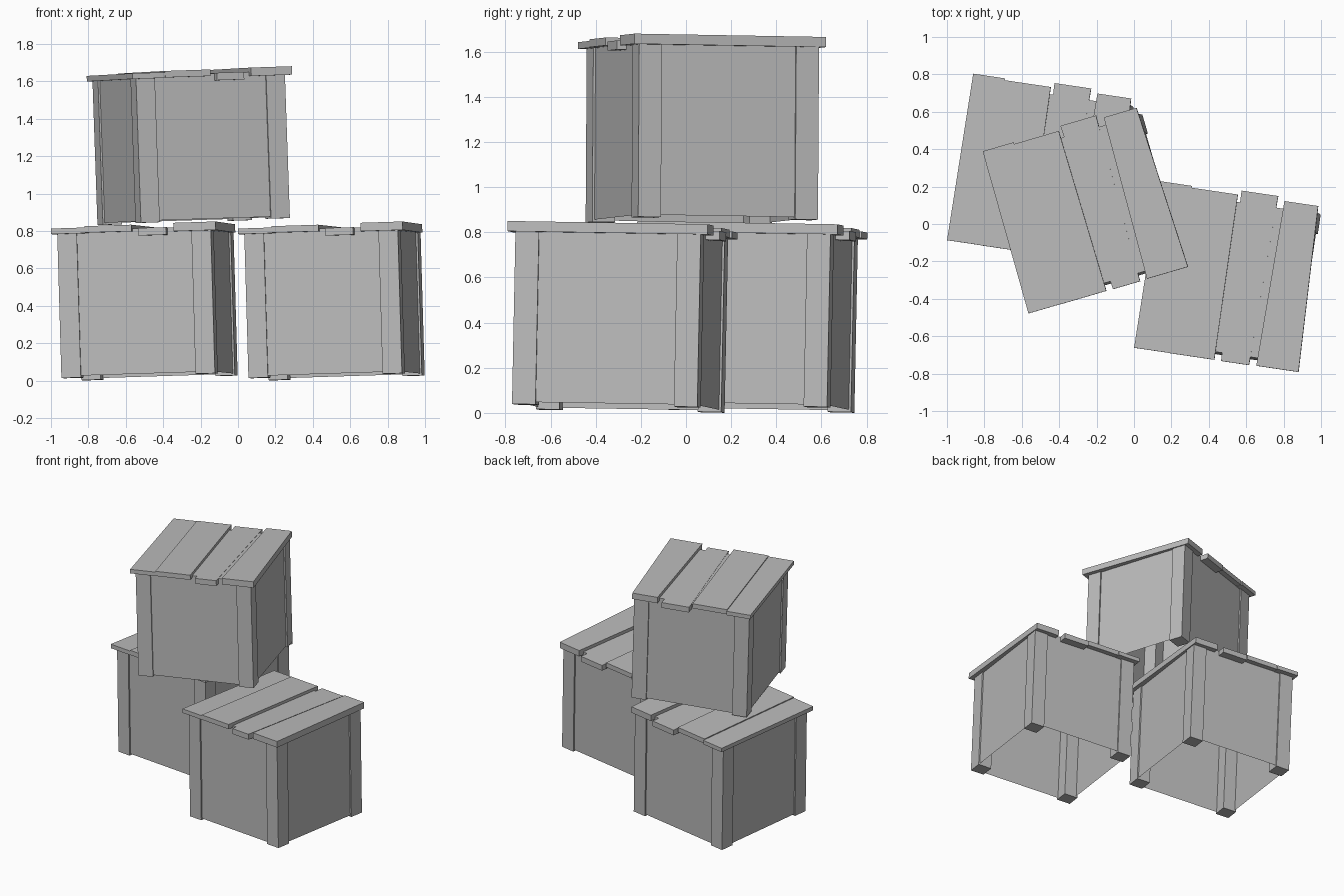
import bpy, bmesh
from math import radians
from mathutils import Matrix, Vector

cube = bpy.data.objects.get("Cube")
if cube:
    bpy.data.objects.remove(cube, do_unlink=True)

# Single plain colour
GREY = (0.5, 0.5, 0.5, 1)
grey = bpy.data.materials.new("plain grey")
grey.use_nodes = True
grey.diffuse_color = GREY
grey.node_tree.nodes["Principled BSDF"].inputs["Base Color"].default_value = GREY

SIDE = 0.415      # half width across the posts
POST = 0.105      # post thickness
RECESS = 0.01     # walls sit behind the post faces
TOP = 0.786       # top of the walls


def add_box(name, low, high, matrix, open_bottom=False, outline=None):
    """Box between two corners; outline gives the back and front x ranges of a tapered plank."""
    bm = bmesh.new()
    bmesh.ops.create_cube(bm, size=1)
    low, high = Vector(low), Vector(high)
    for v in bm.verts:
        t = v.co + Vector((0.5, 0.5, 0.5))
        x0, x1 = low.x, high.x
        if outline:
            x0, x1 = outline[1] if t.y > 0.5 else outline[0]
        v.co = (x0 + (x1 - x0) * t.x,
                low.y + (high.y - low.y) * t.y,
                low.z + (high.z - low.z) * t.z)
    if open_bottom:
        floor = [f for f in bm.faces if f.normal.z < -0.9]
        bmesh.ops.delete(bm, geom=floor, context='FACES')
    mesh = bpy.data.meshes.new(name)
    bm.to_mesh(mesh)
    bm.free()
    mesh.materials.append(grey)
    obj = bpy.data.objects.new(name, mesh)
    obj.matrix_world = matrix
    bpy.context.collection.objects.link(obj)


# Lid planks: front x range, back x range, y range, z range
PLANKS = {
    "outer_plank":  ((-.443, -.261), (-.435, -.263), (-.447, .454), (.770, .800)),
    "wide_plank":   ((-.261, -.009), (-.263, -.014), (-.448, .444), (.772, .807)),
    "sunken_plank": ((.027, .178), (.002, .200), (-.449, .468), (.748, .788)),
    "taper_plank":  ((.218, .446), (.238, .420), (-.447, .446), (.765, .810)),
}


def add_crate(name, x, y, z, yaw):
    # Every crate leans slightly in its own frame
    m = (Matrix.Translation((x, y, z)) @ Matrix.Rotation(radians(yaw), 4, 'Z')
         @ Matrix.Rotation(radians(-1.8), 4, 'Y') @ Matrix.Rotation(radians(-0.9), 4, 'X'))
    # Walls and inner top, open underneath
    w = SIDE - RECESS
    add_box(name + "_walls", (-w, -w, 0.01), (w, w, TOP), m, open_bottom=True)
    # Corner posts
    for sx, xs in (("left", 1), ("right", -1)):
        for sy, ys in (("front", -1), ("back", 1)):
            cx, cy = xs * (SIDE - POST / 2), ys * (SIDE - POST / 2)
            h = POST / 2
            add_box(f"{name}_{sy}_{sx}_post", (cx - h, cy - h, 0),
                    (cx + h, cy + h, TOP - 0.004), m)
    # Lid
    for part, (front, back, ys, zs) in PLANKS.items():
        add_box(f"{name}_{part}", (0, ys[0], zs[0]), (0, ys[1], zs[1]), m,
                outline=(front, back))


add_crate("left_crate", 0.527, -0.30, 0.02, -8.4)
add_crate("right_crate", -0.473, 0.275, 0.02, -8.4)
add_crate("upper_crate", -0.237, 0.07, 0.85, 16.3)
